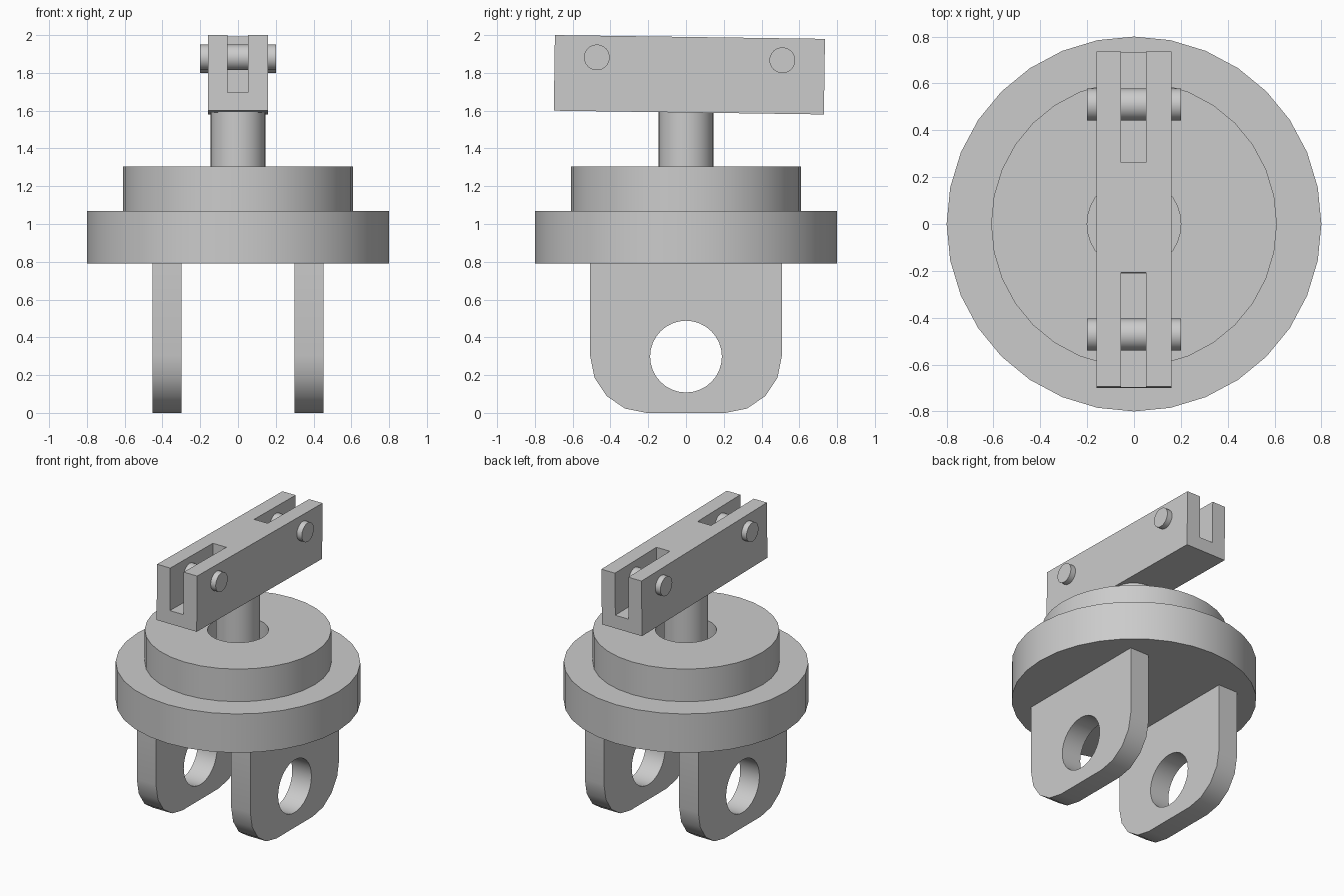
import bpy, bmesh
from math import pi, cos, sin, atan2
from mathutils import Vector, Matrix

if "Cube" in bpy.data.objects:
    bpy.data.objects.remove(bpy.data.objects["Cube"])


def finish(bm, name):
    bmesh.ops.remove_doubles(bm, verts=bm.verts, dist=1e-5)
    bmesh.ops.recalc_face_normals(bm, faces=bm.faces)
    mesh = bpy.data.meshes.new(name)
    bm.to_mesh(mesh)
    bm.free()
    ob = bpy.data.objects.new(name, mesh)
    bpy.context.collection.objects.link(ob)
    return ob


def smooth(ob):
    bpy.ops.object.select_all(action='DESELECT')
    ob.select_set(True)
    bpy.context.view_layer.objects.active = ob
    bpy.ops.object.shade_smooth_by_angle(angle=pi / 6)


def lathe(name, profile, sides=32):
    bm = bmesh.new()
    vs = [bm.verts.new((r, 0, z)) for r, z in profile]
    es = [bm.edges.new(p) for p in zip(vs, vs[1:])]
    bmesh.ops.spin(bm, geom=vs + es, cent=(0, 0, 0), axis=(0, 0, 1),
                   angle=2 * pi, steps=sides, use_merge=True)
    return finish(bm, name)


def box(name, lo, hi, pose=Matrix()):
    lo, hi = Vector(lo), Vector(hi)
    bm = bmesh.new()
    m = Matrix.Translation((lo + hi) / 2) @ Matrix.Diagonal((*(hi - lo), 1))
    bmesh.ops.create_cube(bm, size=1, matrix=pose @ m)
    return finish(bm, name)


def plate(name, loops, x0, x1):
    # flat sheet with holes in the YZ plane, given a thickness along X
    bm = bmesh.new()
    edges = []
    for loop in loops:
        vs = [bm.verts.new((x0, y, z)) for y, z in loop]
        edges += [bm.edges.new((vs[i - 1], vs[i])) for i in range(len(vs))]
    bmesh.ops.triangle_fill(bm, edges=edges, use_beauty=True, normal=(1, 0, 0))
    out = bmesh.ops.extrude_face_region(bm, geom=bm.faces[:], use_keep_orig=True)
    top = [g for g in out['geom'] if isinstance(g, bmesh.types.BMVert)]
    bmesh.ops.translate(bm, verts=top, vec=(x1 - x0, 0, 0))
    return finish(bm, name)


def arc(cy, cz, r, a0, a1, n):
    return [(cy + r * cos(a0 + (a1 - a0) * i / n),
             cz + r * sin(a0 + (a1 - a0) * i / n)) for i in range(n + 1)]


# stepped round base with a central socket
smooth(lathe("stepped_flange", [(0, .79), (.8, .79), (.8, 1.07), (.61, 1.07),
                                (.61, 1.305), (.2, 1.305), (.2, 1.08), (0, 1.08)]))

# stem
smooth(lathe("stem", [(0, 1.07), (.145, 1.07), (.145, 1.62), (0, 1.62)]))

# two lugs with eyes under the flange
outline = ([(.507, .8), (-.507, .8)] + arc(-.207, .3, .3, pi, 1.5 * pi, 4)
           + arc(.207, .3, .3, 1.5 * pi, 2 * pi, 4))
eye = arc(0, .298, .19, 0, 2 * pi, 32)[:-1]
for side, s in (("left", -1), ("right", 1)):
    smooth(plate(side + "_lug", [outline, eye], s * .30, s * .453))

# slightly tilted crossbar with an open slot at each end
pivot = Vector((0, .018, 1.79))
tilt = (Matrix.Translation(pivot) @ Matrix.Rotation(-atan2(.02, 1.43), 4, 'X')
        @ Matrix.Translation(-pivot))
bar = box("crossbar", (-.16, -.697, 1.59), (.16, .733, 1.99), tilt)
for y0, y1 in ((-.9, -.21), (.26, .9)):
    cutter = box("slot_cutter", (-.055, y0, 1.685), (.052, y1, 2.2), tilt)
    cutter.hide_render = True
    mod = bar.modifiers.new("slot", 'BOOLEAN')
    mod.object, mod.operation, mod.solver = cutter, 'DIFFERENCE', 'EXACT'
    bpy.context.view_layer.objects.active = bar
    bpy.ops.object.modifier_apply(modifier=mod.name)
    bpy.data.objects.remove(cutter)
smooth(bar)

# pins across the slots
for end, y, z in (("front", -.472, 1.882), ("back", .51, 1.867)):
    smooth(plate(end + "_pin", [arc(y, z, .068, 0, 2 * pi, 32)[:-1]], -.2, .2))
